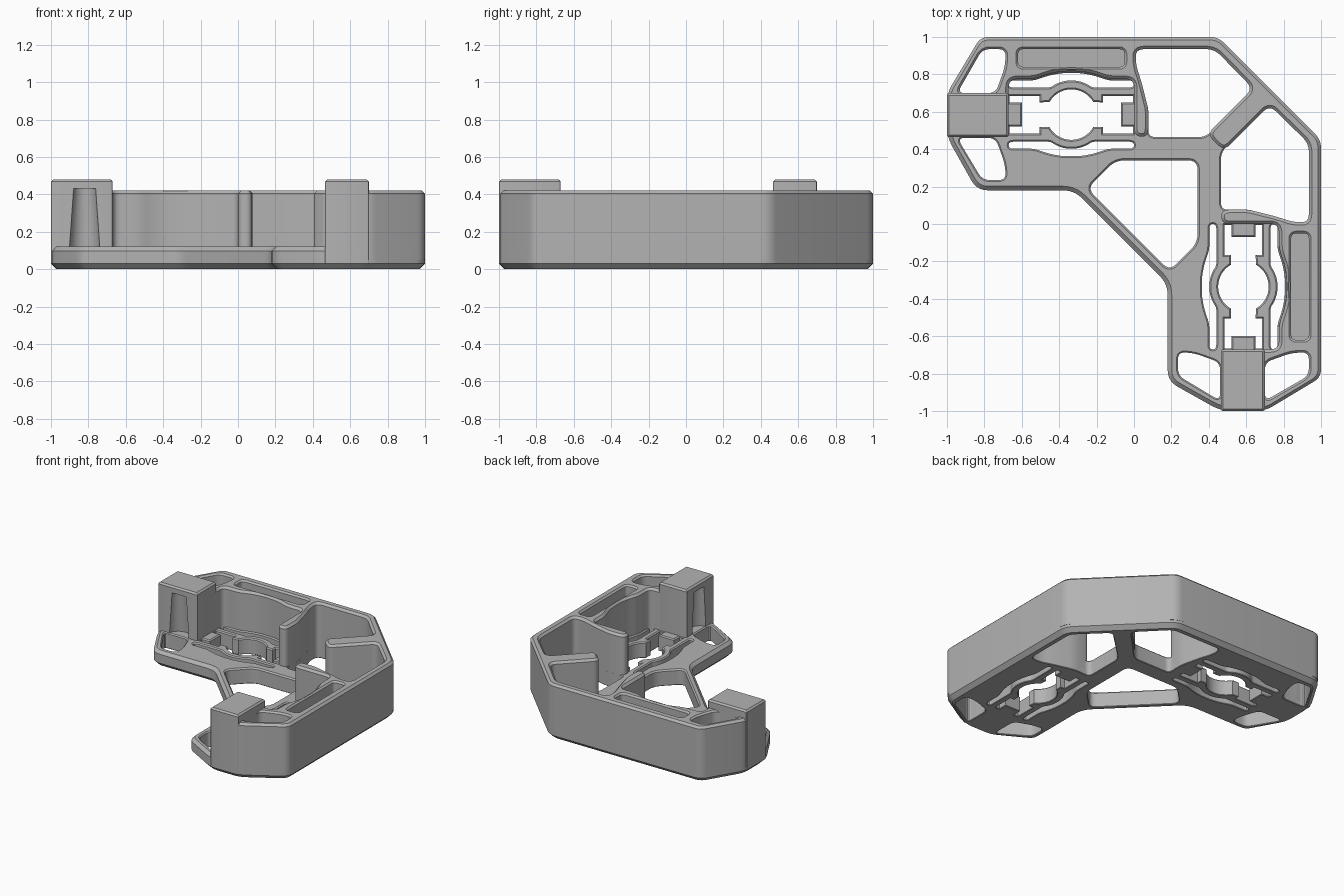
import bpy, bmesh, math
from mathutils import Vector

cube = bpy.data.objects.get("Cube")
if cube:
    bpy.data.objects.remove(cube, do_unlink=True)

grey = bpy.data.materials.new("plain grey")
grey.use_nodes = True
grey.diffuse_color = (0.45, 0.45, 0.45, 1)
grey.node_tree.nodes["Principled BSDF"].inputs["Base Color"].default_value = grey.diffuse_color


def swap(pts):
    """Mirror a profile across the diagonal x = y."""
    return [(y, x) for x, y in pts]


def rounded(pts, r, n=5):
    """Round every corner, cutting back r along both neighbouring edges."""
    out = []
    for i, p in enumerate(pts):
        p, a, b = Vector(p), Vector(pts[i - 1]), Vector(pts[(i + 1) % len(pts)])
        s = p + (a - p).normalized() * min(r, (a - p).length * 0.45)
        e = p + (b - p).normalized() * min(r, (b - p).length * 0.45)
        for k in range(n + 1):
            t = k / n
            out.append(tuple(s * (1 - t) ** 2 + p * 2 * t * (1 - t) + e * t * t))
    return out


def area(pts):
    return sum(a[0] * b[1] - b[0] * a[1] for a, b in zip(pts, pts[1:] + pts[:1]))


def inset(pts, d):
    """Move a profile d to its left, with mitred corners."""
    out = []
    for i, p in enumerate(pts):
        p, a, b = Vector(p), Vector(pts[i - 1]), Vector(pts[(i + 1) % len(pts)])
        u, v = (p - a).normalized(), (b - p).normalized()
        n1, n2 = Vector((-u.y, u.x)), Vector((-v.y, v.x))
        out.append(p + (n1 + n2) * (d / max(1 + n1.dot(n2), 0.4)))
    return out


def slab(name, loops, z0, z1):
    """Solid from an outer profile and holes: (points, bottom chamfer, top chamfer)."""
    bm = bmesh.new()
    caps = [[], []]
    for i, (pts, cb, ct) in enumerate(loops):
        if (area(pts) > 0) != (i == 0):
            pts = pts[::-1]
        levels = [(cb, z0), (0, z0 + cb), (0, z1 - ct), (ct, z1)]
        if cb == 0:
            levels.pop(0)
        rings = [[bm.verts.new((x, y, z)) for x, y in inset(pts, d)] for d, z in levels]
        n = len(pts)
        for lo, hi in zip(rings, rings[1:]):
            for k in range(n):
                m = (k + 1) % n
                bm.faces.new((lo[k], lo[m], hi[m], hi[k]))
        for cap, ring in zip(caps, (rings[0], rings[-1])):
            cap += [bm.edges.get((ring[k], ring[(k + 1) % n])) for k in range(n)]
    for cap, nz in zip(caps, (-1, 1)):
        bmesh.ops.triangle_fill(bm, edges=cap, use_beauty=True, normal=(0, 0, nz))
    bmesh.ops.recalc_face_normals(bm, faces=bm.faces)
    me = bpy.data.meshes.new(name)
    bm.to_mesh(me)
    bm.free()
    me.materials.append(grey)
    ob = bpy.data.objects.new(name, me)
    bpy.context.collection.objects.link(ob)
    return ob


def finish(ob):
    bpy.ops.object.select_all(action='DESELECT')
    ob.select_set(True)
    bpy.context.view_layer.objects.active = ob
    bpy.ops.object.shade_smooth_by_angle(angle=math.radians(25))


CX, CY = -0.335, 0.585  # centre of the spring clip


def place(pts):
    return [(CX + u, CY + v) for u, v in pts]


def arc(r, a0, a1, n=10):
    return [(r * math.cos(math.radians(a0 + (a1 - a0) * k / n)),
             r * math.sin(math.radians(a0 + (a1 - a0) * k / n))) for k in range(n + 1)]


def bulge(v, top):
    """Straight edge swelling outwards around the clip centre, right to left."""
    half = [(0.335, v), (0.2, v), (0.12, top - 0.013), (0.05, top)]
    return half + [(-u, w) for u, w in half[::-1]]


# Clip opening: one quarter mirrored twice
quarter = [(0.265, 0.065), (0.33, 0.065), (0.33, 0.1), (0.17, 0.1), (0.17, 0.065)] + arc(0.135, 30, 88)
upper = quarter + [(-u, v) for u, v in quarter[::-1]]
opening = place(upper + [(u, -v) for u, v in upper[::-1]])

# Spring slots on both sides of the clip
inner_edge = [(0.335, 0.145)] + arc(0.183, 52, 128) + [(-0.335, 0.145)]
slot = rounded(bulge(0.182, 0.222) + inner_edge[::-1], 0.025, 3)
slots = [place(slot), place([(u, -v) for u, v in slot])]

# Open bay between the curved rib and the diagonal rib
bay = [(0.075, 0.465), (0.08, 0.6), (0.04, 0.76), (0.01, 0.85), (0.01, 0.935),
       (0.43, 0.935), (0.635, 0.725), (0.385, 0.465)]
front_gap = rounded([(-0.945, 0.46), (-0.81, 0.235), (-0.685, 0.235), (-0.69, 0.32), (-0.74, 0.46)], 0.04)
back_gap = rounded([(-0.945, 0.7), (-0.81, 0.935), (-0.685, 0.935), (-0.69, 0.84), (-0.74, 0.7)], 0.04)
centre_hole = rounded([(-0.25, 0.19), (-0.1, 0.34), (0.34, 0.34), (0.34, -0.1), (0.19, -0.25)], 0.05)

# Base plate
half = [(0.45, 1), (-0.82, 1), (-1, 0.7), (-1, 0.465), (-0.84, 0.18), (-0.32, 0.18)]
outline = rounded(half + swap(half)[::-1], 0.06)
holes = [(centre_hole, 0.004, 0.01)]
for h in [opening] + slots + [rounded(bay, 0.04), front_gap, back_gap]:
    holes += [(h, 0.004, 0.008), (swap(h), 0.004, 0.008)]
finish(slab("base_plate", [(outline, 0.03, 0.022)] + holes, 0, 0.12))

# Tall back wall with its ribs
wall = [(0.45, 1), (-0.82, 1), (-1, 0.7), (-0.98, 0.62), (-0.67, 0.62), (-0.67, CY + 0.19)]
wall += place(bulge(0.19, 0.232)[::-1])[1:-1]
wall += [(0, CY + 0.19), (0, 0.47)] + bay[:-1] + [(0.39, 0.48)]
tall = rounded(wall + swap(wall)[::-1], 0.045)
pocket = rounded([(-0.62, 0.84), (-0.05, 0.84), (-0.05, 0.935), (-0.62, 0.935)], 0.03)
cuts = []
for h in (pocket, back_gap):
    cuts += [(h, 0, 0.012), (swap(h), 0, 0.012)]
finish(slab("back_wall", [(tall, 0, 0.016)] + cuts, 0.05, 0.42))

# End blocks with a tapered finger scoop
block = rounded([(-1, 0.465), (-0.67, 0.465), (-0.67, 0.7), (-1, 0.7)], 0.014, 3)
for name, prof, (sx, sy) in (("left_block", block, (-0.82, 0.455)),
                             ("front_block", swap(block), (0.455, -0.82))):
    ob = slab(name, [(prof, 0, 0.012)], 0.03, 0.48)
    bpy.ops.mesh.primitive_cone_add(vertices=40, radius1=0.09, radius2=0.06, depth=0.43,
                                    location=(sx, sy, 0.215))
    cutter = bpy.context.object
    cutter.name = name + "_scoop_cutter"
    cutter.data.materials.append(grey)
    mod = ob.modifiers.new("scoop", 'BOOLEAN')
    mod.operation, mod.solver, mod.object = 'DIFFERENCE', 'EXACT', cutter
    bpy.ops.object.select_all(action='DESELECT')
    bpy.context.view_layer.objects.active = ob
    ob.select_set(True)
    bpy.ops.object.modifier_apply(modifier="scoop")
    bpy.data.objects.remove(cutter, do_unlink=True)
    finish(ob)
